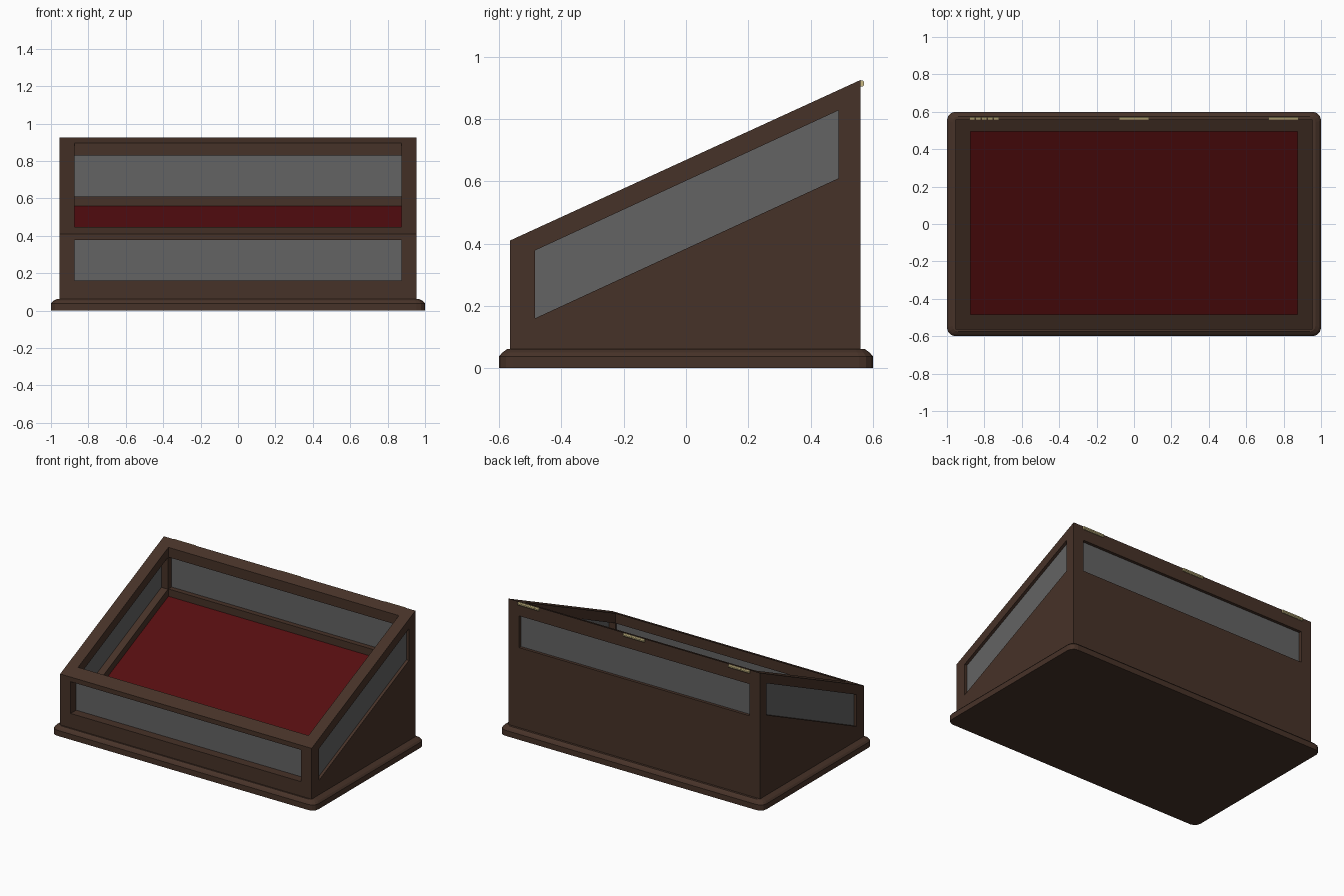
import bpy, bmesh, math
from mathutils import Vector

if "Cube" in bpy.data.objects:
    bpy.data.objects.remove(bpy.data.objects["Cube"])


def material(name, rgb):
    m = bpy.data.materials.new(name)
    m.diffuse_color = (*rgb, 1)
    m.use_nodes = True
    m.node_tree.nodes["Principled BSDF"].inputs["Base Color"].default_value = m.diffuse_color
    return m


WOOD = material("dark wood", (0.062, 0.032, 0.021))
GLASS = material("grey glass", (0.125, 0.125, 0.125))
FELT = material("red felt", (0.092, 0.004, 0.005))
BRASS = material("pale brass", (0.6, 0.5, 0.24))


def finish(bm, name, mat):
    bmesh.ops.recalc_face_normals(bm, faces=bm.faces)
    me = bpy.data.meshes.new(name)
    bm.to_mesh(me)
    bm.free()
    me.materials.append(mat)
    ob = bpy.data.objects.new(name, me)
    bpy.context.collection.objects.link(ob)
    return ob


def loft(name, rings, mat):
    """Closed solid through a list of point rings."""
    bm = bmesh.new()
    vs = [[bm.verts.new(p) for p in r] for r in rings]
    n = len(vs[0])
    for a, b in zip(vs, vs[1:]):
        for i in range(n):
            bm.faces.new((a[i], a[(i + 1) % n], b[(i + 1) % n], b[i]))
    bm.faces.new(vs[0])
    bm.faces.new(vs[-1])
    return finish(bm, name, mat)


def prism(name, yz, x0, x1, mat):
    return loft(name, [[(x, y, z) for y, z in yz] for x in (x0, x1)], mat)


def rect(y0, y1, z0, z1):
    return [(y0, z0), (y1, z0), (y1, z1), (y0, z1)]


# Overall dimensions
YF, YB, X, XI = -0.565, 0.56, 0.955, 0.875
YFI, YBI = -0.485, 0.495
SLOPE = 0.458


def top(y):
    return 0.41 + SLOPE * (y - YF)


# Plinth with rounded corners and chamfered upper edge
def ring(w, d, r, z):
    pts = []
    for k, (sx, sy) in enumerate(((1, 1), (-1, 1), (-1, -1), (1, -1))):
        for i in range(4):
            a = math.radians(90 * k + 30 * i)
            pts.append((sx * (w - r) + r * math.cos(a), sy * (d - r) + r * math.sin(a), z))
    return pts


loft("plinth", [ring(1.0, 0.6, 0.045, 0), ring(1.0, 0.6, 0.045, 0.038),
                ring(0.99, 0.59, 0.04, 0.05), ring(0.97, 0.575, 0.03, 0.061)], WOOD)


# Side walls: sloped frames with a parallelogram window, and their panes
outer = [(YF, 0.06), (YB, 0.06), (YB, top(YB)), (YF, top(YF))]
inner = [(YFI, 0.16), (0.49, 0.61), (0.49, 0.828), (YFI, 0.378)]
for side, s in (("left", -1), ("right", 1)):
    bm = bmesh.new()
    layers = []
    for x in (s * XI, s * X):
        layers.append(([bm.verts.new((x, y, z)) for y, z in outer],
                       [bm.verts.new((x, y, z)) for y, z in inner]))
    (o0, i0), (o1, i1) = layers
    for k in range(4):
        j = (k + 1) % 4
        for a, b in ((o0, i0), (o1, i1), (o0, o1), (i0, i1)):
            bm.faces.new((a[k], a[j], b[j], b[k]))
    finish(bm, side + "_wall", WOOD)
    prism(side + "_pane", inner, s * 0.925, s * 0.935, GLASS)

# Front and back rails between the side walls
prism("front_lower_panel", rect(YF, YFI, 0.06, 0.16), -XI, XI, WOOD)
prism("front_top_rail", [(YF, 0.378), (YFI, 0.378), (YFI, top(YFI)), (YF, top(YF))], -XI, XI, WOOD)
prism("back_lower_panel", rect(YBI, YB, 0.06, 0.61), -XI, XI, WOOD)
prism("back_top_rail", [(YBI, 0.828), (YB, 0.828), (YB, top(YB)), (YBI, top(YBI))], -XI, XI, WOOD)
prism("front_pane", rect(-0.505, -0.495, 0.16, 0.378), -XI, XI, GLASS)
prism("back_pane", rect(0.53, 0.54, 0.61, 0.828), -XI, XI, GLASS)

# Sloped felt display bed
prism("display_bed", [(YFI, 0.092), (YBI, 0.54), (YBI, 0.56), (YFI, 0.112)], -XI, XI, FELT)

# Hinges on the back upper edge, each of five knuckles
for hx in (-0.8, 0, 0.8):
    for k in range(5):
        x0 = hx - 0.08 + k * 0.032
        pts = [(0.563 + 0.01 * math.cos(a), 0.914 + 0.011 * math.sin(a))
               for a in (math.radians(22.5 + 45 * i) for i in range(8))]
        prism("hinge_knuckle", pts, x0, x0 + 0.031, BRASS)
